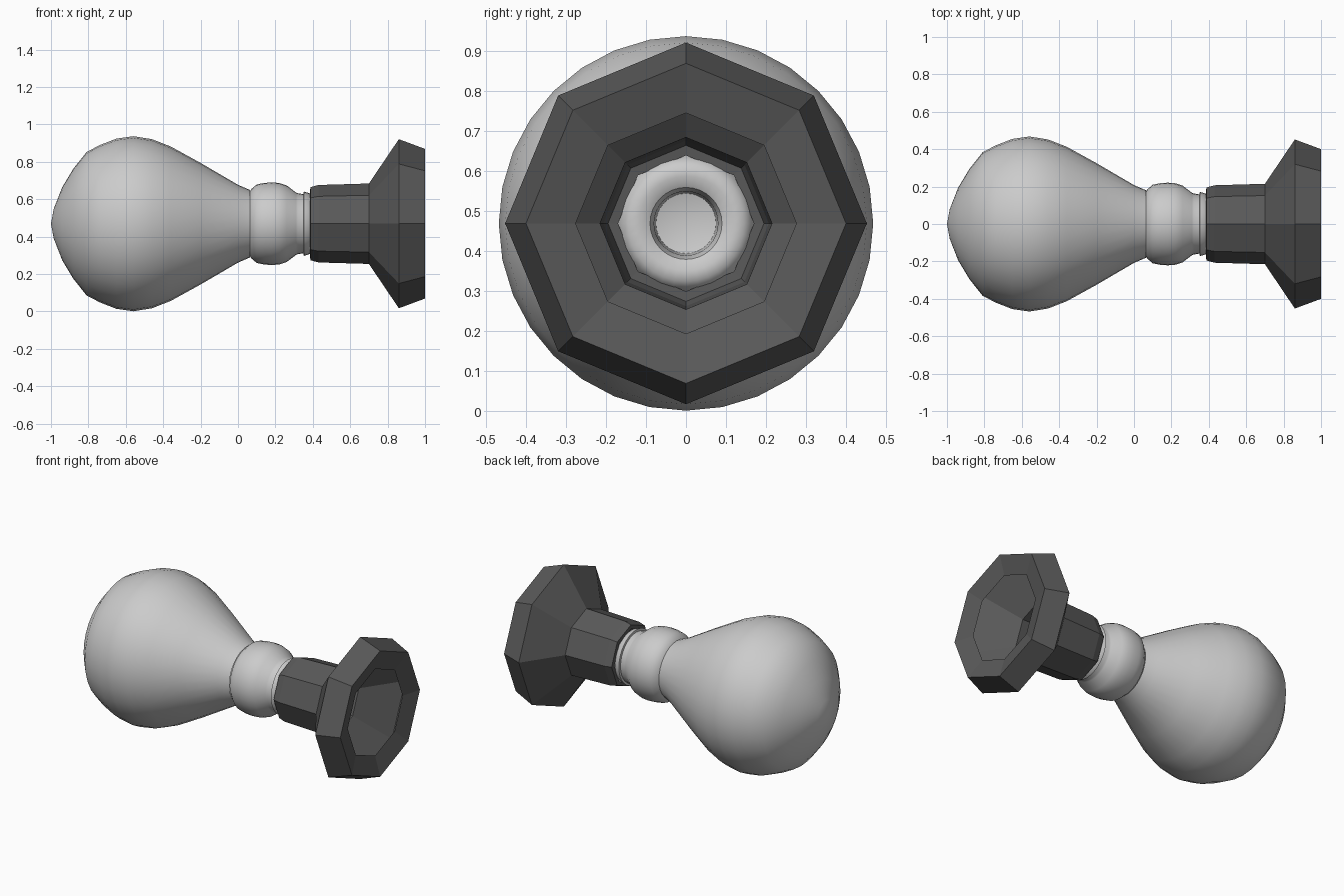
import bpy, bmesh, math

if "Cube" in bpy.data.objects:
    bpy.data.objects.remove(bpy.data.objects["Cube"])

AXIS_Z = 0.469


def material(name, value):
    mat = bpy.data.materials.new(name)
    mat.diffuse_color = (value, value, value, 1)
    mat.use_nodes = True
    mat.node_tree.nodes["Principled BSDF"].inputs["Base Color"].default_value = mat.diffuse_color
    return mat


def lathe(name, profile, sides, mat, smooth=None):
    """Revolve (x, radius) points around the long horizontal axis."""
    bm = bmesh.new()
    rings = []
    for x, r in profile:
        if r < 1e-6:
            rings.append([bm.verts.new((x, 0, AXIS_Z))])
            continue
        ring = []
        for i in range(sides):
            a = 2 * math.pi * i / sides
            ring.append(bm.verts.new((x, r * math.sin(a), AXIS_Z + r * math.cos(a))))
        rings.append(ring)
    for a, b in zip(rings, rings[1:]):
        for i in range(sides):
            j = (i + 1) % sides
            quad = [a[i % len(a)], a[j % len(a)], b[j % len(b)], b[i % len(b)]]
            bm.faces.new(list(dict.fromkeys(quad)))
    bmesh.ops.recalc_face_normals(bm, faces=bm.faces)
    mesh = bpy.data.meshes.new(name)
    bm.to_mesh(mesh)
    bm.free()
    mesh.materials.append(mat)
    obj = bpy.data.objects.new(name, mesh)
    bpy.context.collection.objects.link(obj)
    if smooth:
        bpy.ops.object.select_all(action='DESELECT')
        obj.select_set(True)
        bpy.context.view_layer.objects.active = obj
        bpy.ops.object.shade_smooth_by_angle(angle=math.radians(smooth))
    return obj


rubber = material("grey_rubber", 0.52)
dark = material("dark_grey", 0.1)

# Squeeze bulb, tapering to its neck
lathe("rubber_bulb", [
    (-1.0, 0), (-0.985, 0.08), (-0.94, 0.195), (-0.88, 0.295), (-0.81, 0.383),
    (-0.74, 0.42), (-0.65, 0.455), (-0.56, 0.468), (-0.46, 0.452),
    (-0.36, 0.413), (-0.2, 0.325), (0, 0.208), (0.065, 0.18)], 32, rubber, 40)

# Rounded collar, short neck and the hollow nozzle end inside the horn
lathe("bulb_collar", [
    (0.065, 0.175), (0.07, 0.184), (0.10, 0.21), (0.14, 0.218), (0.18, 0.221),
    (0.22, 0.218), (0.26, 0.205), (0.31, 0.167), (0.32, 0.163), (0.35, 0.158),
    (0.352, 0.172), (0.385, 0.162), (0.40, 0.145), (0.405, 0.118),
    (0.39, 0.09), (0.36, 0.08), (0.20, 0.075), (0.18, 0)], 32, rubber, 40)

# Eight-sided hollow horn with an inward lip
lathe("horn", [
    (0.385, 0.17), (0.387, 0.195), (0.43, 0.207), (0.70, 0.215),
    (0.86, 0.452), (1.0, 0.40), (0.965, 0.276)], 8, dark)
